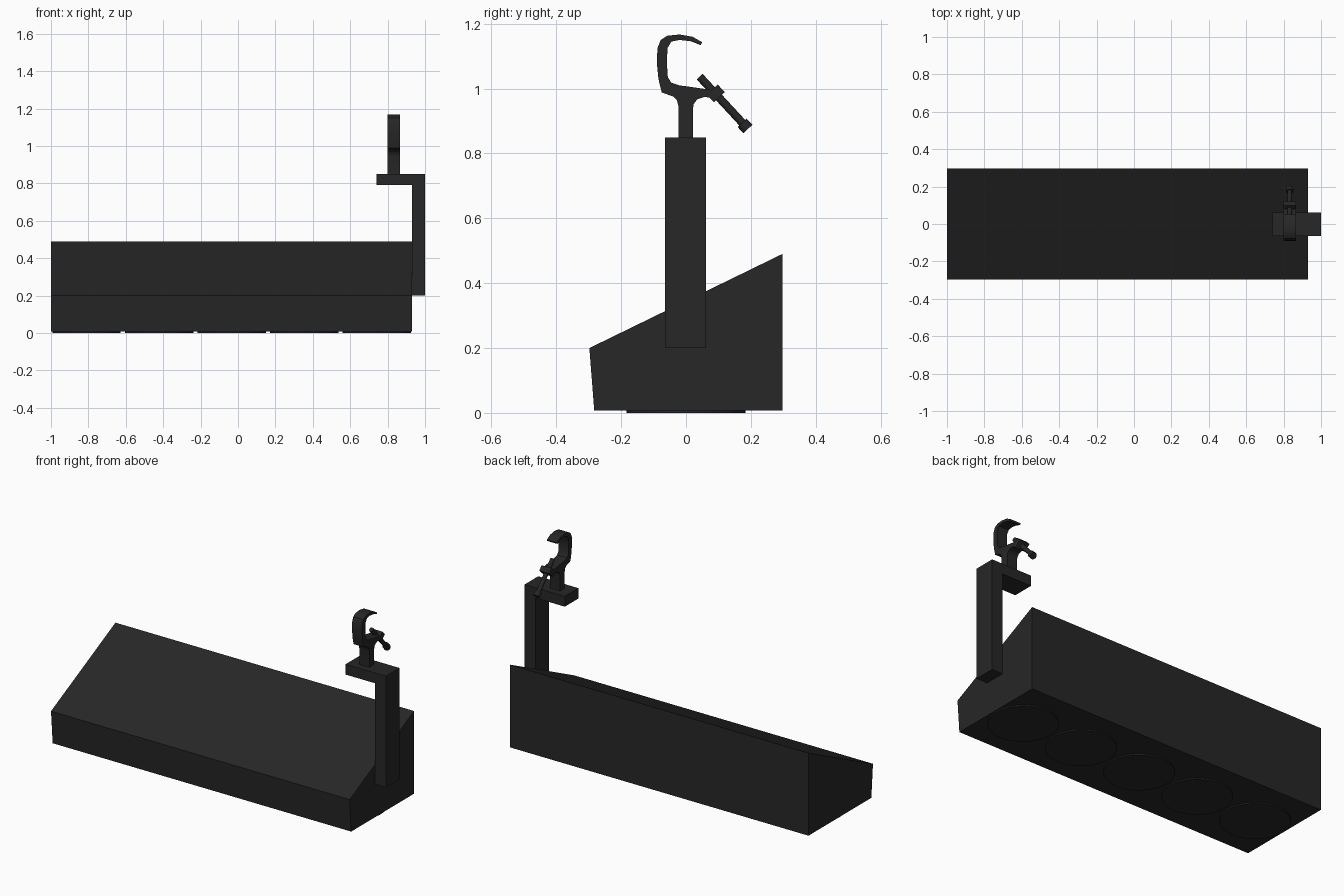
import bpy, bmesh, math
from mathutils import Vector

cube = bpy.data.objects.get("Cube")
if cube:
    bpy.data.objects.remove(cube, do_unlink=True)

black = bpy.data.materials.new("matte black")
black.use_nodes = True
colour = (0.02, 0.02, 0.02, 1)
black.diffuse_color = colour
shader = black.node_tree.nodes["Principled BSDF"]
shader.inputs["Base Color"].default_value = colour
shader.inputs["Roughness"].default_value = 0.7


def finish(name, bm):
    bmesh.ops.recalc_face_normals(bm, faces=bm.faces)
    mesh = bpy.data.meshes.new(name)
    bm.to_mesh(mesh)
    bm.free()
    mesh.materials.append(black)
    obj = bpy.data.objects.new(name, mesh)
    bpy.context.collection.objects.link(obj)
    return obj


def prism(name, points, offset):
    """Extrude a closed outline of 3D points along offset."""
    bm = bmesh.new()
    face = bm.faces.new([bm.verts.new(p) for p in points])
    made = bmesh.ops.extrude_face_region(bm, geom=[face])["geom"]
    bmesh.ops.translate(bm, vec=offset,
                        verts=[v for v in made if isinstance(v, bmesh.types.BMVert)])
    return finish(name, bm)


def rod(name, start, end, radius, sides):
    """Cylinder between two points."""
    start, end = Vector(start), Vector(end)
    axis = end - start
    bm = bmesh.new()
    bmesh.ops.create_cone(bm, cap_ends=True, segments=sides, radius1=radius,
                          radius2=radius, depth=axis.length)
    obj = finish(name, bm)
    obj.rotation_mode = 'QUATERNION'
    obj.rotation_quaternion = axis.to_track_quat('Z', 'Y')
    obj.location = (start + end) / 2
    return obj


def smooth(obj):
    bpy.ops.object.select_all(action='DESELECT')
    obj.select_set(True)
    bpy.context.view_layer.objects.active = obj
    bpy.ops.object.shade_smooth_by_angle(angle=math.radians(35))


# Wedge-shaped housing
wedge = [(-0.283, 0.007), (0.297, 0.007), (0.297, 0.49), (-0.298, 0.2)]
prism("housing", [(-1, y, z) for y, z in wedge], (1.93, 0, 0))

# Five thin round lenses under the housing
for i in range(5):
    x = -0.81 + 0.388 * i
    smooth(rod(f"lens_{i + 1}", (x, 0, 0), (x, 0, 0.009), 0.183, 48))

# L-shaped hanging bracket
bracket = [(0.93, 0.2), (1, 0.2), (1, 0.85), (0.74, 0.85), (0.74, 0.79), (0.93, 0.79)]
prism("bracket", [(x, -0.064, z) for x, z in bracket], (0, 0.126, 0))

# Hook clamp with its stem
hook = [(-0.023, 0.85), (-0.023, 0.945), (-0.028, 0.965), (-0.04, 0.976),
        (-0.075, 0.988), (-0.085, 1.03), (-0.09, 1.08), (-0.088, 1.125),
        (-0.078, 1.15), (-0.058, 1.163), (-0.02, 1.167), (0.02, 1.16),
        (0.05, 1.143), (0.045, 1.134), (0.015, 1.146), (-0.02, 1.15),
        (-0.045, 1.145), (-0.057, 1.125), (-0.059, 1.08), (-0.056, 1.035),
        (-0.045, 1.018), (-0.02, 1.01), (0.03, 1.003), (0.085, 0.995),
        (0.085, 0.972), (0.055, 0.974), (0.035, 0.967), (0.024, 0.953),
        (0.021, 0.935), (0.021, 0.85)]
smooth(prism("clamp_hook", [(0.8, y, z) for y, z in hook], (0.065, 0, 0)))

# Slanted tightening screw, its threaded block and end knob
mid = 0.8325
slant = Vector((0, 0.138, -0.148)).normalized()
side = Vector((0, -slant.z, slant.y))
screw_top = Vector((mid, 0.042, 1.037))
smooth(rod("clamp_screw", screw_top, (mid, 0.178, 0.89), 0.0125, 16))
knob = Vector((mid, 0.182, 0.885))
smooth(rod("screw_knob", knob - slant * 0.013, knob + slant * 0.013, 0.019, 16))
block = Vector((0.8, 0.092, 0.985))
corners = [block + slant * a * 0.016 + side * b * 0.023
           for a, b in ((-1, -1), (1, -1), (1, 1), (-1, 1))]
prism("screw_block", corners, (0.065, 0, 0))
